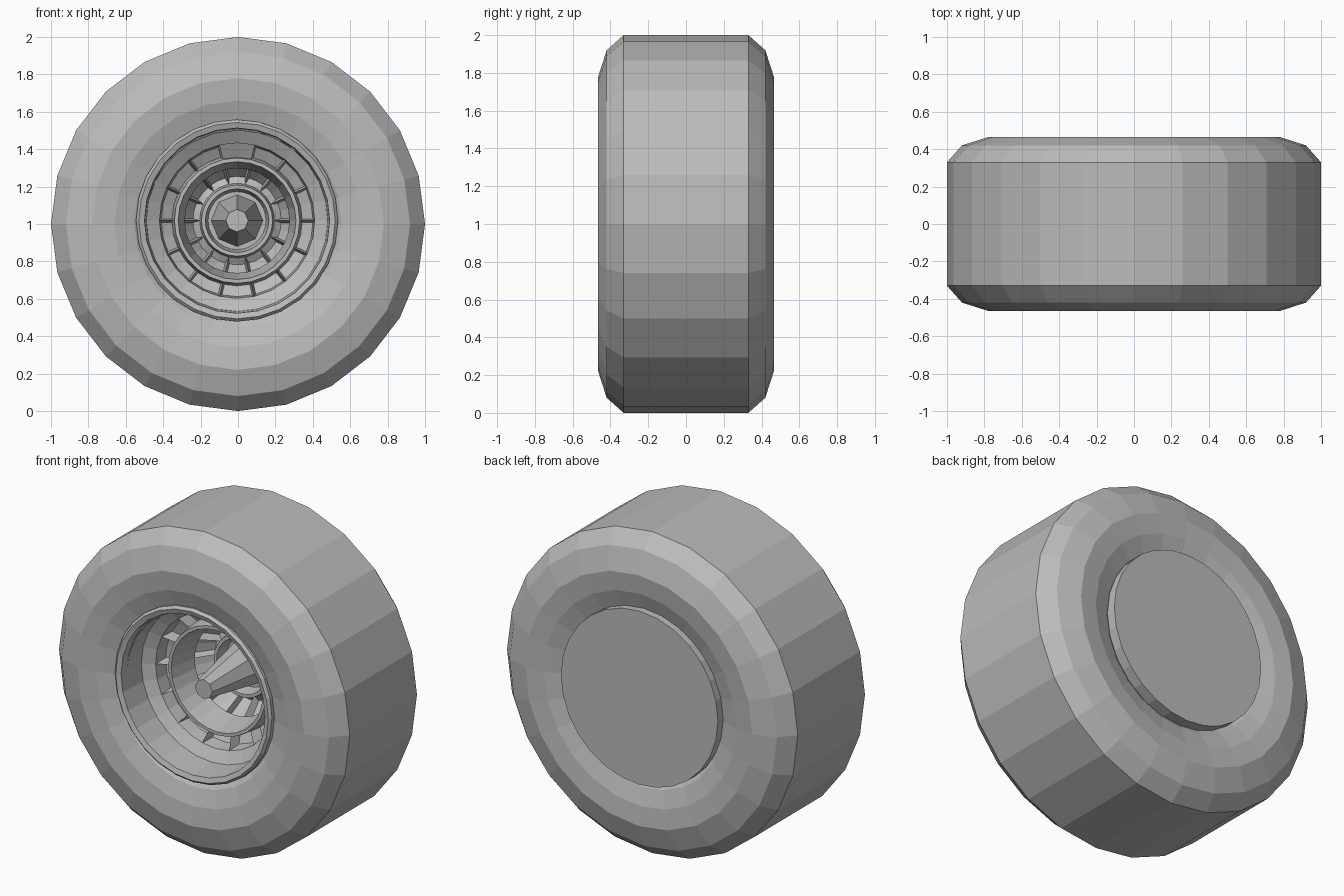
import bpy, bmesh, math
from mathutils import Vector

cube = bpy.data.objects.get("Cube")
if cube:
    bpy.data.objects.remove(cube, do_unlink=True)

grey = bpy.data.materials.new("plain grey")
grey.use_nodes = True
colour = (0.5, 0.5, 0.5, 1)
grey.diffuse_color = colour
grey.node_tree.nodes["Principled BSDF"].inputs["Base Color"].default_value = colour


def lathe(bm, profile, sides, closed=False):
    """Spin (radius, y) points around the y axis; return faces band by band."""
    rings = []
    for r, y in profile:
        if r == 0:
            rings.append([bm.verts.new((0, y, 0))] * sides)
        else:
            angles = [math.pi / 2 + math.tau * k / sides for k in range(sides)]
            rings.append([bm.verts.new((r * math.cos(a), y, r * math.sin(a)))
                          for a in angles])
    pairs = list(zip(rings, rings[1:]))
    if closed:
        pairs.append((rings[-1], rings[0]))
    bands = []
    for a, b in pairs:
        band = []
        for k in range(sides):
            n = (k + 1) % sides
            corners = list(dict.fromkeys((a[k], a[n], b[n], b[k])))
            band.append(bm.faces.new(corners))
        bands.append(band)
    return bands


def finish(bm, name, location):
    bmesh.ops.recalc_face_normals(bm, faces=bm.faces)
    mesh = bpy.data.meshes.new(name)
    bm.to_mesh(mesh)
    bm.free()
    mesh.materials.append(grey)
    obj = bpy.data.objects.new(name, mesh)
    obj.location = location
    bpy.context.collection.objects.link(obj)


def cut_windows(bm, band, border, move):
    """Sink one window into each pair of neighbouring faces."""
    for k in range(0, len(band), 2):
        pair = [band[k - 1], band[k]]
        bmesh.ops.inset_region(bm, faces=pair, thickness=border, use_even_offset=True)
        for v in {v for f in pair for v in f.verts}:
            v.co = move(v.co)


# Tyre: rounded shoulders and dished sidewalls, mirrored front to back
side = [(1, .33), (.92, .42), (.78, .465), (.66, .453), (.555, .42), (.5, .38)]
bm = bmesh.new()
lathe(bm, [(r, -y) for r, y in side] + side[::-1], 24, closed=True)
finish(bm, "tyre", (0, 0, 1))

# Rim: flat back, deep front dish, slotted face and stepped centre bowl
rim_centre = (-.005, 0, 1.018)
bm = bmesh.new()
rim = [(0, .465), (.54, .465), (.54, -.43), (.525, -.445), (.495, -.435),
       (.485, -.25), (.415, -.21), (.34, -.17), (.335, -.2), (.315, -.2),
       (.28, -.02), (.2, .1), (.19, .04), (.17, .04), (.155, .12), (0, .12)]
bands = lathe(bm, rim, 28)
cut_windows(bm, bands[6], .01, lambda c: c + Vector((0, .08, 0)))
cut_windows(bm, bands[10], .01, lambda c: Vector((c.x * 1.15, c.y + .03, c.z * 1.15)))
finish(bm, "rim", rim_centre)

# Tapered eight-sided hub spike
bm = bmesh.new()
lathe(bm, [(0, .13), (.14, .13), (.06, -.33), (0, -.33)], 8)
finish(bm, "hub_cone", rim_centre)
